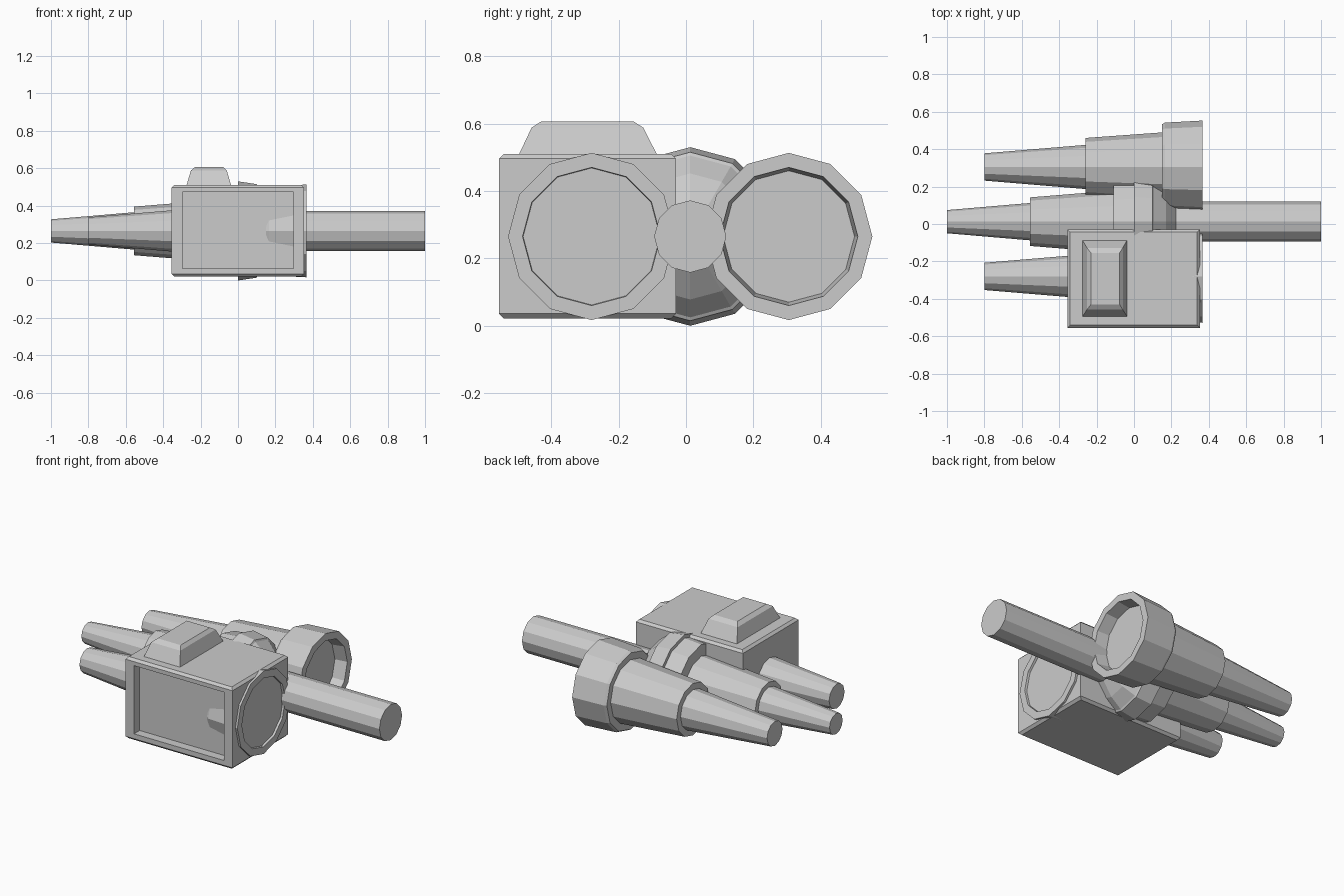
import bpy, bmesh, math

if "Cube" in bpy.data.objects:
    bpy.data.objects.remove(bpy.data.objects["Cube"])

Z = 0.265      # height of all barrel axes
YC = 0.0125    # symmetry line of the three barrels
SIDES = 12


def finish(name, bm):
    bmesh.ops.recalc_face_normals(bm, faces=bm.faces)
    mesh = bpy.data.meshes.new(name)
    bm.to_mesh(mesh)
    bm.free()
    obj = bpy.data.objects.new(name, mesh)
    bpy.context.collection.objects.link(obj)
    return obj


def lathe(name, profile, y):
    """Revolve (x, radius) points around an axis parallel to x, capped at both ends."""
    bm = bmesh.new()
    rings = []
    for x, r in profile:
        rings.append([bm.verts.new((x, y + r * math.cos(a), Z + r * math.sin(a)))
                      for a in (2 * math.pi * i / SIDES for i in range(SIDES))])
    for a, b in zip(rings, rings[1:]):
        for i in range(SIDES):
            j = (i + 1) % SIDES
            bm.faces.new((a[i], a[j], b[j], b[i]))
    bm.faces.new(rings[0])
    bm.faces.new(rings[-1])
    return finish(name, bm)


def stacked_rects(name, levels):
    """Loft rectangles given as (x0, x1, y0, y1, z)."""
    bm = bmesh.new()
    loops = [[bm.verts.new(p) for p in ((x0, y0, z), (x1, y0, z), (x1, y1, z), (x0, y1, z))]
             for x0, x1, y0, y1, z in levels]
    for a, b in zip(loops, loops[1:]):
        for i in range(4):
            j = (i + 1) % 4
            bm.faces.new((a[i], a[j], b[j], b[i]))
    bm.faces.new(loops[0])
    bm.faces.new(loops[-1])
    return finish(name, bm)


# Two side thrusters with hollow front cups
side_profile = [(-0.8, 0.073), (-0.26, 0.118), (-0.26, 0.155), (0.155, 0.185),
                (0.15, 0.228), (0.165, 0.237), (0.365, 0.248),
                (0.365, 0.205), (0.29, 0.195)]
for name, side in (("left_thruster", -1), ("right_thruster", 1)):
    lathe(name, side_profile, YC + side * 0.2925)

# Central body: tapered tail, collar and domed nose
lathe("central_body", [(-1.0, 0.062), (-0.555, 0.1), (-0.555, 0.13), (-0.11, 0.166),
                       (-0.11, 0.235), (0.0, 0.244), (0.0, 0.265), (0.1, 0.25),
                       (0.105, 0.24), (0.17, 0.187), (0.225, 0.107)], YC)

# Long front barrel
lathe("front_barrel", [(0.1, 0.107), (1.0, 0.107)], YC)

# Side box with chamfered top and bottom edges
C = 0.014
X0, X1, Y0, Y1 = -0.355, 0.352, -0.555, -0.03
box = stacked_rects("side_box", [
    (X0 + C, X1 - C, Y0 + C, Y1 - C, 0.022), (X0, X1, Y0, Y1, 0.022 + C),
    (X0, X1, Y0, Y1, 0.51 - C), (X0 + C, X1 - C, Y0 + C, Y1 - C, 0.51)])

# Recessed front panel of the box
cutter = stacked_rects("panel_cutter", [(-0.298, 0.296, -0.7, -0.502, 0.065),
                                        (-0.298, 0.296, -0.7, -0.502, 0.472)])
cutter.hide_render = True
cutter.hide_viewport = True
cut = box.modifiers.new("panel_recess", 'BOOLEAN')
cut.operation = 'DIFFERENCE'
cut.solver = 'EXACT'
cut.object = cutter

# Raised hatch on top of the box
stacked_rects("top_hatch", [(-0.275, -0.037, -0.495, -0.087, 0.5),
                            (-0.275, -0.037, -0.495, -0.087, 0.51),
                            (-0.252, -0.06, -0.458, -0.127, 0.588),
                            (-0.23, -0.077, -0.43, -0.155, 0.606)])
